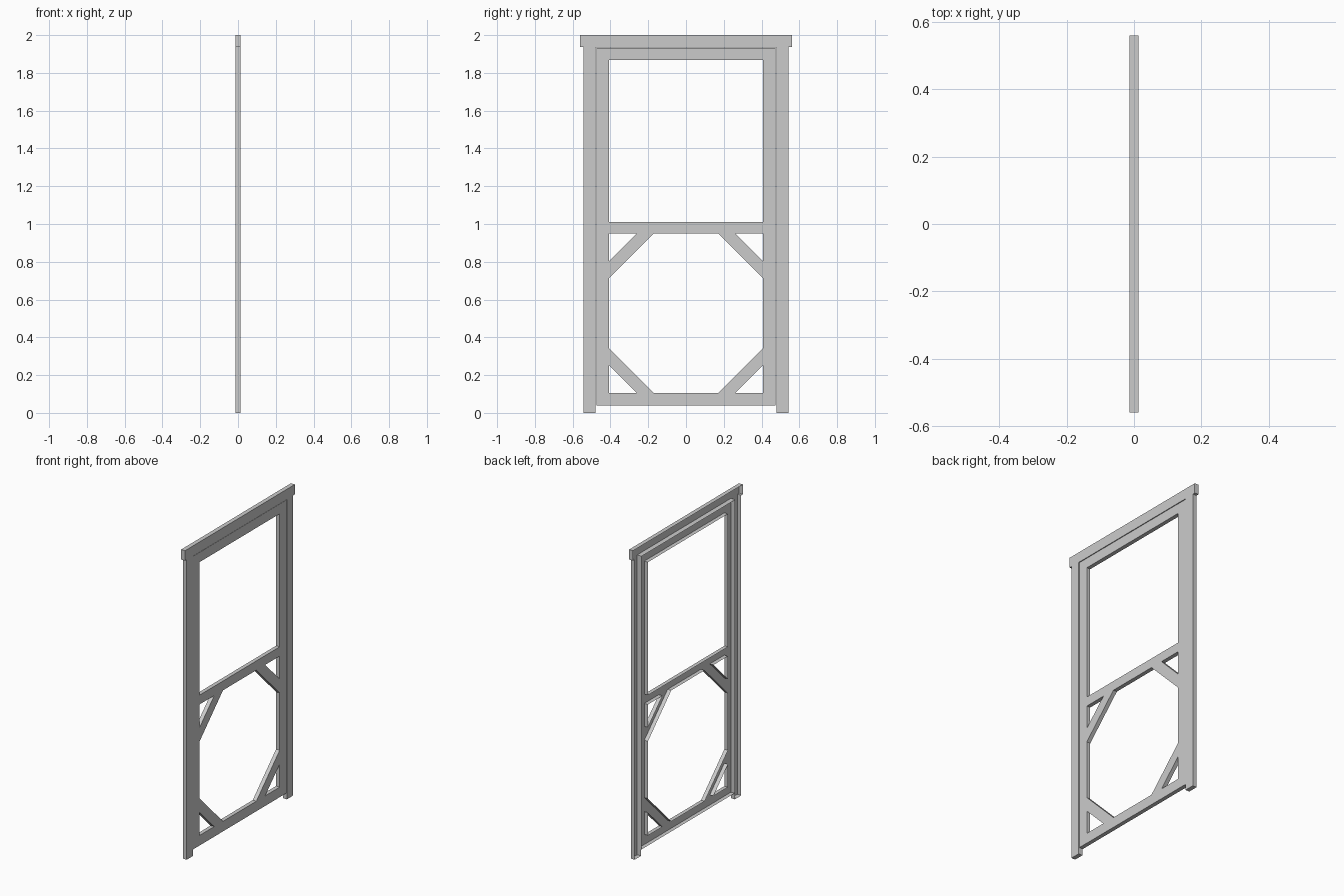
import bpy, bmesh

if "Cube" in bpy.data.objects:
    bpy.data.objects.remove(bpy.data.objects["Cube"])


def mirrored(half):
    """Close a right-half profile (y, z) by mirroring it across y = 0."""
    return half + [(-y, z) for y, z in reversed(half)]


def both_sides(loop):
    return [loop, [(-y, z) for y, z in loop]]


def pressed_panel(name, loops, x_face, x_back):
    """Flat face at x_face filled between loops, with side walls to x_back and an open back."""
    bm = bmesh.new()
    for loop in loops:
        vs = [bm.verts.new((x_face, y, z)) for y, z in loop]
        for a, b in zip(vs, vs[1:] + vs[:1]):
            bm.edges.new((a, b))
    rim = bm.edges[:]
    bmesh.ops.triangle_fill(bm, edges=rim, use_beauty=True, normal=(1, 0, 0))
    walls = bmesh.ops.extrude_edge_only(bm, edges=rim)
    for v in walls["geom"]:
        if isinstance(v, bmesh.types.BMVert):
            v.co.x = x_back
    # Consistent normals, with the flat face pointing to +x
    bmesh.ops.recalc_face_normals(bm, faces=bm.faces[:])
    bm.normal_update()
    flat = [f for f in bm.faces if abs(f.normal.x) > 0.9]
    if flat and flat[0].normal.x < 0:
        bmesh.ops.reverse_faces(bm, faces=bm.faces[:])
    mesh = bpy.data.meshes.new(name)
    bm.to_mesh(mesh)
    bm.free()
    obj = bpy.data.objects.new(name, mesh)
    bpy.context.collection.objects.link(obj)
    return obj


FACE, BACK = 0.014, -0.014

# Outer frame: two jambs and an overhanging header
frame = mirrored([(0.56, 2.0), (0.56, 1.936), (0.543, 1.936), (0.543, 0.0),
                  (0.478, 0.0), (0.478, 1.934)])
pressed_panel("door_frame", [frame], FACE, BACK)

# Door leaf: upper opening, lower octagon opening and four corner brace triangles
leaf = mirrored([(0.475, 1.931), (0.475, 0.04)])
upper = mirrored([(0.408, 1.868), (0.408, 1.01)])
octagon = mirrored([(0.17, 0.95), (0.408, 0.712), (0.408, 0.343), (0.17, 0.105)])
corners = (both_sides([(0.408, 0.95), (0.26, 0.95), (0.408, 0.802)])
           + both_sides([(0.408, 0.105), (0.26, 0.105), (0.408, 0.253)]))
pressed_panel("door_leaf", [leaf, upper, octagon] + corners, FACE - 0.002, BACK)
